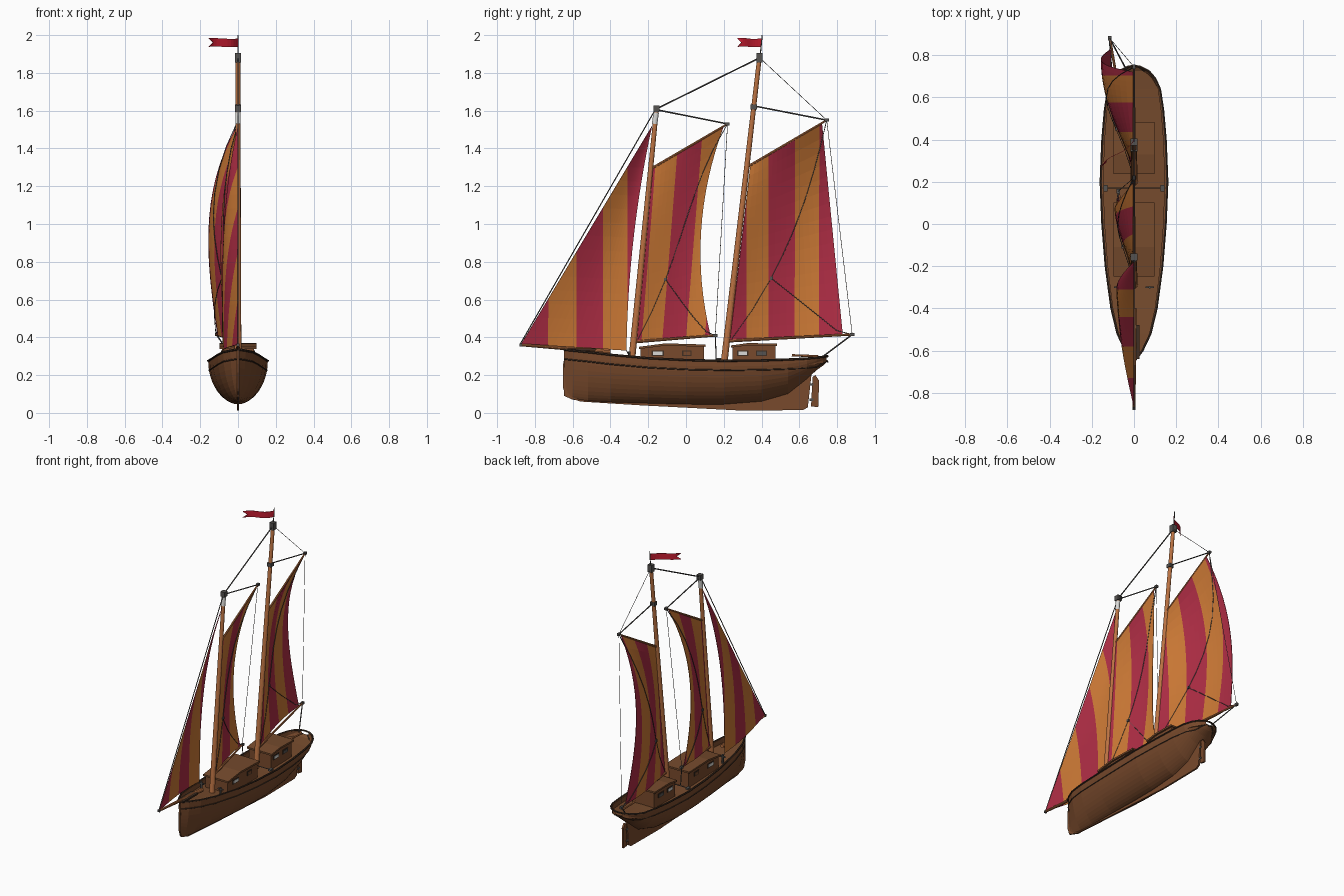
import bpy, bmesh, math
from mathutils import Vector

if "Cube" in bpy.data.objects:
    bpy.data.objects.remove(bpy.data.objects["Cube"])


def material(name, *rgb):
    m = bpy.data.materials.new(name)
    m.use_nodes = True
    m.diffuse_color = (*rgb, 1)
    bsdf = m.node_tree.nodes["Principled BSDF"]
    bsdf.inputs["Base Color"].default_value = (*rgb, 1)
    bsdf.inputs["Roughness"].default_value = 0.7
    return m


HULL = material("hull brown", .19, .068, .025)
DECK = material("deck brown", .18, .07, .026)
TRIM = material("dark trim", .05, .028, .017)
WOOD = material("spar wood", .5, .17, .055)
ORANGE = material("sail orange", .6, .19, .036)
RED = material("sail red", .42, .026, .058)
METAL = material("grey metal", .09, .085, .08)
PALE = material("pale paint", .7, .7, .68)
FLAG = material("flag red", .55, .012, .03)
parts = []


def finish(name, bm, *mats):
    bmesh.ops.recalc_face_normals(bm, faces=bm.faces)
    me = bpy.data.meshes.new(name)
    bm.to_mesh(me)
    bm.free()
    for m in mats:
        me.materials.append(m)
    ob = bpy.data.objects.new(name, me)
    bpy.context.scene.collection.objects.link(ob)
    parts.append(ob)
    return ob


def tube(name, pts, r, mat, r_end=None, n=6):
    """Round bar or rope through the given points."""
    bm = bmesh.new()
    pts = [Vector(p) for p in pts]
    for a, b in zip(pts, pts[1:]):
        d = b - a
        mx = d.to_track_quat('Z', 'Y').to_matrix().to_4x4()
        mx.translation = (a + b) / 2
        bmesh.ops.create_cone(bm, cap_ends=True, segments=n, radius1=r,
                              radius2=r_end or r, depth=d.length, matrix=mx)
    return finish(name, bm, mat)


def prism(name, outline, x0, x1, mat):
    """Side outline (y, z) extruded across from x0 to x1."""
    bm = bmesh.new()
    face = bm.faces.new([bm.verts.new((x0, y, z)) for y, z in outline])
    ext = bmesh.ops.extrude_face_region(bm, geom=[face])
    for v in ext["geom"]:
        if isinstance(v, bmesh.types.BMVert):
            v.co.x = x1
    return finish(name, bm, mat)


def box(name, x, y, z, sx, sy, sz, mat):
    return prism(name, [(y - sy / 2, z - sz / 2), (y + sy / 2, z - sz / 2),
                        (y + sy / 2, z + sz / 2), (y - sy / 2, z + sz / 2)],
                 x - sx / 2, x + sx / 2, mat)


# Hull stations: y, half width, sheer height, bottom height, sharpness
STATIONS = [(-.645, .006, .335, .09, 1.8), (-.6, .04, .33, .07, 1.6), (-.52, .078, .322, .06, 1.4),
            (-.4, .107, .308, .055, 1.25), (-.2, .134, .29, .05, 1.15), (0, .15, .28, .045, 1.1),
            (.2, .158, .276, .045, 1.1), (.4, .15, .278, .06, 1.25), (.54, .138, .283, .1, 1.5),
            (.64, .123, .288, .18, 1.3), (.69, .1, .293, .225, 1), (.725, .07, .297, .25, 1), (.745, .03, .3, .27, 1)]
SIDE = 12


def section(y, hw, zs, zb, p):
    pts = []
    for i in range(SIDE + 1):
        a = math.pi / 2 * i / SIDE
        pts.append((hw * math.sin(a) ** p, y, zb + (zs - zb) * (1 - math.cos(a))))
    inner, floor = hw * .92, max(zs - .035, zb + .005)
    return pts + [(inner, y, zs), (inner, y, floor), (0, y, floor + .004)]


bm = bmesh.new()
rings = [[bm.verts.new(c) for c in section(*s)] for s in STATIONS]
for r0, r1 in zip(rings, rings[1:]):
    for j in range(len(r0) - 1):
        f = bm.faces.new((r0[j], r1[j], r1[j + 1], r0[j + 1]))
        f.material_index = 1 if j == SIDE + 2 else 0
for r in (rings[0], rings[-1]):
    bm.faces.new(r)
bmesh.ops.remove_doubles(bm, verts=bm.verts, dist=.0005)
hull = finish("hull", bm, HULL, DECK)
hull.modifiers.new("mirror", "MIRROR")

prism("keel", [(-.635, .338), (-.65, .26), (-.65, .13), (-.635, .085), (-.56, .06), (-.24, .04),
               (.3, .012), (.62, .015), (.645, .03), (.665, .21), (.6, .21), (.48, .1),
               (-.5, .1), (-.62, .2)], -.006, .006, HULL)
prism("rudder", [(.662, .035), (.7, .03), (.705, .17), (.685, .2), (.67, .19)], -.006, .006, HULL)
for z in (.07, .15):
    box("rudder_hinge", 0, .664, z, .018, .02, .012, METAL)

# Rail caps and rubbing strakes on both sides
for s, side in ((1, "left"), (-1, "right")):
    rail, strake = [], []
    for y, hw, zs, zb, p in STATIONS:
        rail.append((s * hw, y, zs))
        h = zs - zb
        drop = min(.05, .75 * h)
        strake.append((s * hw * math.sqrt(1 - (drop / h) ** 2) ** p, y, zs - drop))
    tube(side + "_rail", rail + [(0, .75, .3)], .006, TRIM)
    tube(side + "_strake", strake + [(0, .75, .27)], .004, TRIM)

# Deck houses with overhanging roofs and windows
HOUSES = {"fore": [(-.24, .34), (-.11, .358), (.095, .352)], "aft": [(.245, .347), (.33, .36), (.475, .356)]}
for label, top in HOUSES.items():
    base = [(top[-1][0], .235), (top[0][0], .235)]
    prism(label + "_house", top + base, -.085, .085, HULL)
    lid = [(y, z + .01) for y, z in top]
    lid = [(lid[0][0] - .008, lid[0][1])] + lid[1:-1] + [(lid[-1][0] + .008, lid[-1][1])]
    prism(label + "_roof", lid + [(y, z - .012) for y, z in reversed(lid)], -.097, .097, DECK)
for y, w, pane in ((-.15, .065, PALE), (.005, .05, HULL), (.3, .06, PALE), (.4, .06, METAL)):
    for s in (-1, 1):
        box("window_frame", s * .086, y, .316, .006, w, .03, TRIM)
        box("window_pane", s * .088, y, .316, .006, w - .014, .018, pane)

# Deck fittings
for s in (-1, 1):
    tube("bitt", [(s * .075, -.3, .25), (s * .075, -.3, .325)], .007, METAL)
    box("bitt_bar", s * .075, -.3, .312, .04, .008, .008, METAL)
    box("cleat", s * .135, .17, .285, .02, .03, .012, METAL)
tube("sheet_horse", [(-.15, .17, .285), (.15, .17, .285)], .003, METAL)
box("bow_platform", 0, -.56, .335, .05, .16, .012, TRIM)
tube("tiller", [(0, .7, .3), (0, .56, .305)], .006, WOOD)
tube("bowsprit", [(0, -.4, .325), (0, -.88, .36)], .014, WOOD, .007, 10)
box("bowsprit_cap", 0, -.875, .36, .014, .014, .016, METAL)


# Masts, raked aft
def mast(name, foot, top, collars):
    tube(name, [foot, top], .018, WOOD, .012, 12)
    f, t = Vector(foot), Vector(top)
    for z, h in collars:
        c = f.lerp(t, (z - f.z) / (t.z - f.z))
        box(name + "_collar", c.x, c.y, z, .032, .032, h, METAL)


mast("fore_mast", (0, -.29, .25), (0, -.155, 1.62), [(1.61, .035)])
mast("main_mast", (0, .2, .25), (0, .39, 1.89), [(1.62, .025), (1.88, .05)])
tube("fore_mast_band", [(0, -.166, 1.53), (0, -.158, 1.59)], .0145, PALE, n=12)
tube("flag_pole", [(0, .392, 1.88), (0, .403, 2.0)], .003, METAL)

# Swallow-tailed flag, waving
bm = bmesh.new()
rows = []
for i in range(11):
    u = i / 10
    wave = .012 * math.sin(u * 6)
    x, y, z = -.155 * u + wave * .6, .4 - .13 * u - wave * .6, 1.96 - .002 * math.sin(u * 6)
    notch = max(0, u - .8) * .15
    rows.append([bm.verts.new((x, y, z + .022)),
                 bm.verts.new((x + notch * .8, y + notch * .7, z)),
                 bm.verts.new((x, y, z - .022))])
for a, b in zip(rows, rows[1:]):
    for j in range(2):
        bm.faces.new((a[j], b[j], b[j + 1], a[j + 1]))
finish("flag", bm, FLAG).modifiers.new("cloth", "SOLIDIFY").thickness = .002


# Sails: curved sheets cut into upright stripes
def sail(name, tack, clew, throat, peak, swing, belly, sag, cuts, slant=0.0, n=16):
    """Corners are (y, z); swing and belly push the cloth to the right side."""
    tack, clew, throat, peak = map(Vector, (tack, clew, throat, peak))

    def point(u, v):
        p = tack.lerp(clew, u).lerp(throat.lerp(peak, u), v)
        x = -math.sin(u * math.pi / 2) * (swing * (1 - v) + belly * v * (1 - v * v))
        return Vector((x, p.x + sag * 4 * v * (1 - v) * u * u, p.y))

    bm = bmesh.new()
    grid = [[bm.verts.new(point(i / n, j / n)) for i in range(n + 1)] for j in range(n + 1)]
    for j in range(n):
        for i in range(n):
            bm.faces.new((grid[j][i], grid[j][i + 1], grid[j + 1][i + 1], grid[j + 1][i]))
    bmesh.ops.remove_doubles(bm, verts=bm.verts, dist=.0003)
    for c in cuts:
        bmesh.ops.bisect_plane(bm, geom=bm.verts[:] + bm.edges[:] + bm.faces[:], dist=.0001,
                               plane_co=(0, c, .4), plane_no=(0, 1, -slant))
    for f in bm.faces:
        m = f.calc_center_median()
        f.material_index = sum(m.y - slant * (m.z - .4) > c for c in cuts) % 2
    finish(name, bm, RED, ORANGE).modifiers.new("cloth", "SOLIDIFY").thickness = .003
    return point


sail("jib", (-.875, .362), (-.315, .33), (-.18, 1.52), (-.18, 1.52), .08, .1, -.03, (-.73, -.58, -.44, -.31))
fore = sail("fore_sail", (-.262, .38), (.13, .41), (-.175, 1.3), (.2, 1.52), .075, .14, -.085,
            (-.235, -.125, 0, .1), .08)
main = sail("main_sail", (.232, .385), (.83, .415), (.34, 1.31), (.72, 1.53), .11, .27, 0,
            (.32, .435, .575, .705))

# Booms, gaffs, blocks and running ropes for the two gaff sails
for name, cloth, step, boom_end, throat, gaff_end, halyard in (
        ("fore", fore, (0, -.28, .375), (-.075, .155, .41), (0, -.18, 1.295), (0, .22, 1.53), (0, -.157, 1.605)),
        ("main", main, (0, .215, .38), (-.115, .88, .415), (0, .33, 1.305), (0, .745, 1.55), (0, .36, 1.625))):
    tube(name + "_boom", [step, boom_end], .008, WOOD, .006, 8)
    tube(name + "_gaff", [throat, gaff_end], .007, WOOD, .005, 8)
    for c in (boom_end, gaff_end):
        box(name + "_block", *c, .016, .022, .016, METAL)
    tube(name + "_halyard", [halyard, gaff_end], .004, METAL)
    tube(name + "_topping_line", [gaff_end, boom_end], .0015, METAL)
    for s in (-1, 1):
        off = Vector((s * .006, 0, 0))
        mid = cloth(.35, .32)
        path = [gaff_end]
        path += [cloth(.95 - .6 * k / 6, .9 - .58 * k / 6) + off for k in range(7)]
        path += [cloth(.35 + .6 * k / 4, .32 - .3 * k / 4) + off for k in range(1, 5)] + [boom_end]
        tube(name + "_brail", path, .002, METAL)
        tube(name + "_brail_tail", [mid + off, cloth(.18, .16) + off, cloth(.02, .01) + off], .0015, METAL)
        box(name + "_brail_block", mid.x + s * .006, mid.y, mid.z, .01, .016, .016, METAL)

# Standing ropes and sheets
for name, a, b, r in (("fore_stay", (0, -.88, .36), (0, -.16, 1.61), .003),
                      ("mast_stay", (0, -.155, 1.61), (0, .39, 1.88), .004),
                      ("peak_stay", (0, .39, 1.88), (0, .745, 1.55), .0015),
                      ("fore_sheet", (-.075, .155, .41), (-.07, .16, .285), .003),
                      ("main_sheet", (-.115, .88, .415), (-.03, .72, .295), .004),
                      ("jib_sheet", (-.08, -.315, .33), (-.075, -.3, .3), .002)):
    tube(name, [a, b], r, METAL)

# Smooth shading with sharp edges kept
for ob in bpy.context.view_layer.objects:
    ob.select_set(ob in parts)
bpy.context.view_layer.objects.active = hull
bpy.ops.object.shade_smooth_by_angle(angle=math.radians(40))
